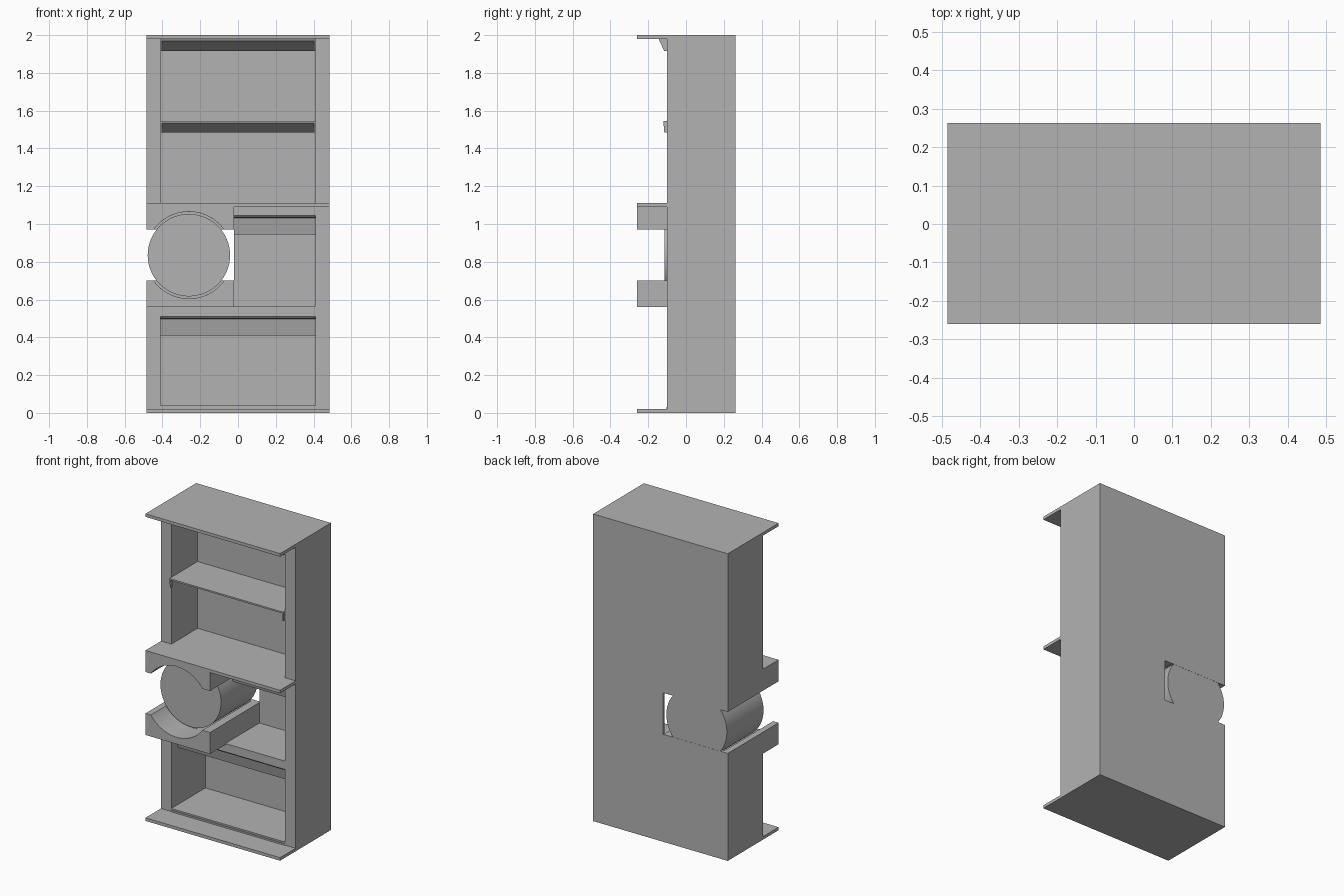
import bpy, bmesh, math
from mathutils import Vector

cube = bpy.data.objects.get("Cube")
if cube:
    bpy.data.objects.remove(cube, do_unlink=True)

grey = bpy.data.materials.new("plain grey")
grey.use_nodes = True
grey.diffuse_color = (0.45, 0.45, 0.45, 1)
grey.node_tree.nodes["Principled BSDF"].inputs["Base Color"].default_value = (0.45, 0.45, 0.45, 1)


def prism(name, points, axis, lo, hi):
    """Extrude a profile: (x, z) points along y, or (y, z) points along x."""
    bm = bmesh.new()
    place = (lambda a, b: (a, lo, b)) if axis == "y" else (lambda a, b: (lo, a, b))
    face = bm.faces.new([bm.verts.new(place(a, b)) for a, b in points])
    out = bmesh.ops.extrude_face_region(bm, geom=[face])
    step = Vector((0, hi - lo, 0)) if axis == "y" else Vector((hi - lo, 0, 0))
    bmesh.ops.translate(bm, vec=step, verts=[v for v in out["geom"] if isinstance(v, bmesh.types.BMVert)])
    bmesh.ops.recalc_face_normals(bm, faces=bm.faces)
    mesh = bpy.data.meshes.new(name)
    bm.to_mesh(mesh)
    bm.free()
    mesh.materials.append(grey)
    ob = bpy.data.objects.new(name, mesh)
    bpy.context.collection.objects.link(ob)
    return ob


def box(name, x, y, z):
    return prism(name, [(x[0], z[0]), (x[1], z[0]), (x[1], z[1]), (x[0], z[1])], "y", *y)


def arc(radius, start, end, steps=64):
    return [(CX + radius * math.cos(start + (end - start) * i / steps),
             CZ + radius * math.sin(start + (end - start) * i / steps)) for i in range(steps + 1)]


def smooth(ob):
    bpy.ops.object.select_all(action="DESELECT")
    ob.select_set(True)
    bpy.context.view_layer.objects.active = ob
    bpy.ops.object.shade_smooth_by_angle(angle=math.radians(30))


# Main dimensions
W, FRONT, BACK, EDGE = 0.485, -0.26, 0.263, -0.1
IN = 0.41
SPLIT = -0.02
CX, CZ, R, BORE = -0.26, 0.835, 0.218, 0.23
SLOT = 0.135

# Cabinet carcass, hollowed by compartments, side slot and bore
carcass = box("cabinet_carcass", (-W, W), (EDGE, BACK), (0, 2))
cutters = [
    box("upper_cut", (-IN, IN), (-0.3, 0.17), (1.11, 1.98)),
    box("lower_cut", (-IN, IN), (-0.3, 0.25), (0.04, 0.555)),
    box("slot_cut", (-0.6, SPLIT), (-0.3, 0.4), (CZ - SLOT, CZ + SLOT)),
    box("right_cut", (SPLIT - 0.001, IN), (-0.3, 0.25), (0.567, 1.09)),
    prism("bore_cut", arc(BORE, 0, 2 * math.pi)[:-1], "y", -0.3, 0.24),
]
bpy.context.view_layer.objects.active = carcass
for cutter in cutters:
    mod = carcass.modifiers.new("cut", "BOOLEAN")
    mod.operation, mod.solver, mod.object = "DIFFERENCE", "EXACT", cutter
    bpy.ops.object.modifier_apply(modifier=mod.name)
    bpy.data.objects.remove(cutter, do_unlink=True)
smooth(carcass)

# Drum lying front to back in the slot
smooth(prism("drum", arc(R, 0, 2 * math.pi, 96)[:-1], "y", -0.115, BACK - 0.001))

# Two jaws in front of the carcass that cradle the drum
a = math.asin(SLOT / BORE)
for name, s, outer in (("upper_jaw", 1, 1.11), ("lower_jaw", -1, 0.56)):
    inner = CZ + s * SLOT
    profile = [(-W, outer), (SPLIT, outer), (SPLIT, inner)]
    profile += arc(BORE, s * a, s * (math.pi - a)) + [(-W, inner)]
    smooth(prism(name, profile, "y", FRONT, EDGE))

# Thin plates overhanging the front
for name, z in (("top_plate", 1.98), ("middle_plate", 1.09), ("bottom_plate", 0)):
    x0 = SPLIT if name == "middle_plate" else -W
    box(name, (x0, W), (FRONT, EDGE), (z, z + 0.02))

# Shelf with a lip sloping back underneath, and the same lip under the top
prism("upper_shelf", [(0.17, 1.545), (-0.12, 1.545), (-0.12, 1.535), (-0.03, 1.485),
                      (-0.02, 1.49), (-0.01, 1.53), (0.17, 1.53)], "x", -IN, IN)
prism("top_lip", [(-0.145, 1.98), (-0.14, 1.97), (-0.03, 1.915), (-0.02, 1.92), (-0.01, 1.98)], "x", -IN, IN)

# Small tabs at the ends of the lips
for s in (-1, 1):
    x = sorted((s * IN, s * (IN - 0.008)))
    prism("shelf_tab", [(-0.12, 1.545), (-0.115, 1.485), (EDGE, 1.485), (EDGE, 1.545)], "x", *x)
    prism("top_tab", [(-0.145, 1.98), (-0.115, 1.915), (EDGE, 1.915), (EDGE, 1.98)], "x", *x)

# Stepped rails under the ceilings of the two lower compartments
for name, x0, z in (("right_rail", SPLIT, 1.09), ("lower_rail", -IN, 0.555)):
    prism(name, [(-0.095, z), (-0.095, z - 0.045), (-0.085, z - 0.055), (-0.05, z - 0.058),
                 (-0.03, z - 0.145), (-0.02, z - 0.145), (-0.02, z)], "x", x0, IN)

# Low sill along the floor
box("floor_sill", (-IN, IN), (EDGE - 0.004, EDGE), (0.02, 0.03))
